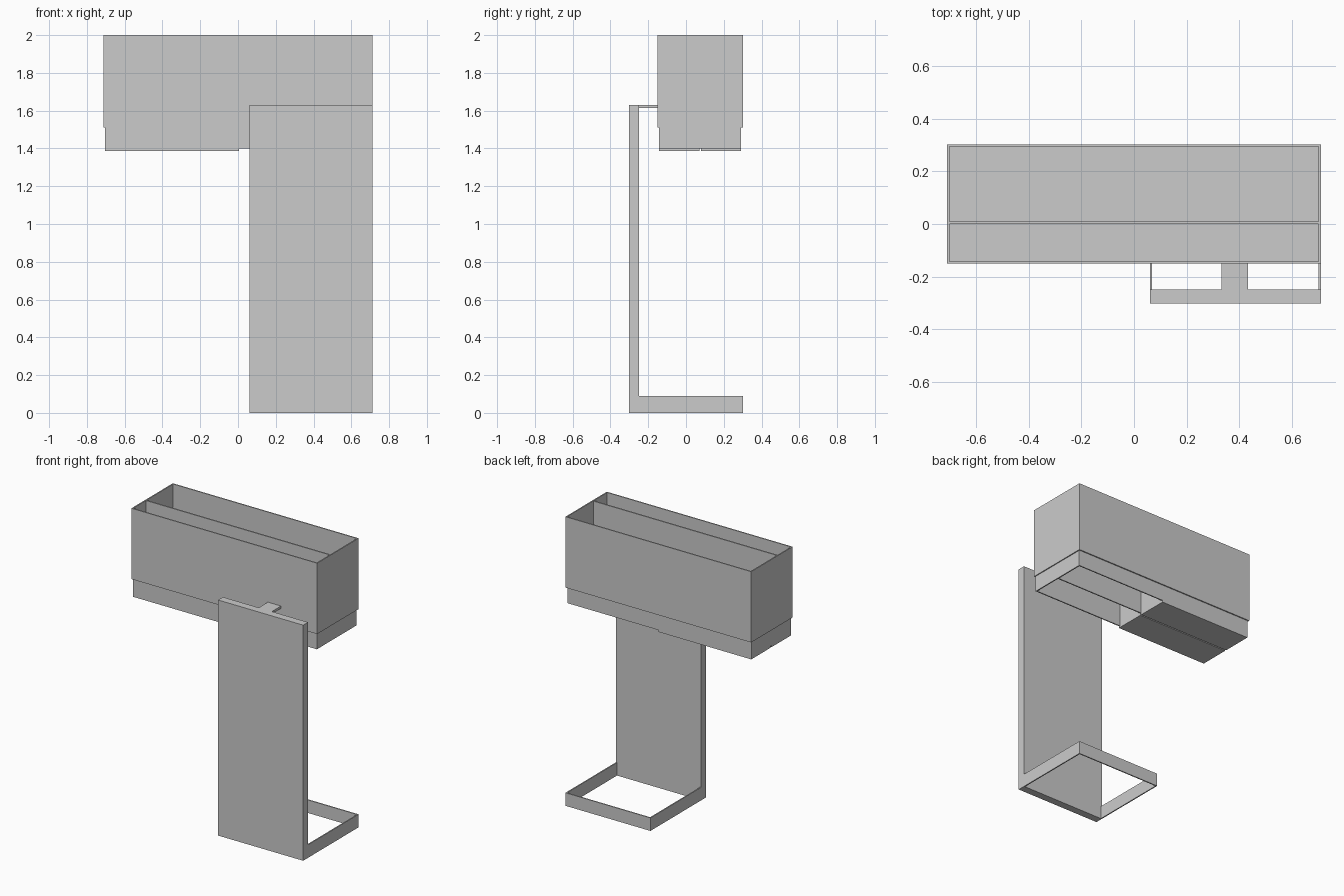
import bpy, bmesh

if "Cube" in bpy.data.objects:
    bpy.data.objects.remove(bpy.data.objects["Cube"])


def prism(name, outline, z0, z1):
    """Extrude a plan outline (counter-clockwise x, y points) from z0 to z1."""
    bm = bmesh.new()
    face = bm.faces.new([bm.verts.new((x, y, z0)) for x, y in outline])
    top = bmesh.ops.extrude_face_region(bm, geom=[face])["geom"]
    for v in top:
        if isinstance(v, bmesh.types.BMVert):
            v.co.z = z1
    bmesh.ops.recalc_face_normals(bm, faces=bm.faces)
    mesh = bpy.data.meshes.new(name)
    bm.to_mesh(mesh)
    bm.free()
    obj = bpy.data.objects.new(name, mesh)
    bpy.context.collection.objects.link(obj)
    return obj


def rect(x0, x1, y0, y1):
    return [(x0, y0), (x1, y0), (x1, y1), (x0, y1)]


def box(name, x0, x1, y0, y1, z0, z1):
    return prism(name, rect(x0, x1, y0, y1), z0, z1)


def ring(name, x0, x1, y0, y1, z0, z1, t):
    """Rectangular tube with wall thickness t."""
    bm = bmesh.new()
    loops = []
    for inset, z in ((0, z0), (0, z1), (t, z1), (t, z0)):
        pts = rect(x0 + inset, x1 - inset, y0 + inset, y1 - inset)
        loops.append([bm.verts.new((x, y, z)) for x, y in pts])
    for a, b in zip(loops, loops[1:] + loops[:1]):
        for i in range(4):
            j = (i + 1) % 4
            bm.faces.new((a[i], a[j], b[j], b[i]))
    bmesh.ops.recalc_face_normals(bm, faces=bm.faces)
    mesh = bpy.data.meshes.new(name)
    bm.to_mesh(mesh)
    bm.free()
    obj = bpy.data.objects.new(name, mesh)
    bpy.context.collection.objects.link(obj)
    return obj


T = 0.008        # sheet thickness
FLOOR = 1.70     # inner floor between upper and lower compartments

# Upper open-topped bin with its divider and floor
ring("bin_shell", -0.711, 0.711, -0.150, 0.303, 1.51, 2.0, T)
box("bin_divider", -0.703, 0.703, 0.0, 0.009, FLOOR, 1.998)
box("bin_floor", -0.704, 0.704, -0.143, 0.296, FLOOR - T, FLOOR)

# Lower sleeve: E-shaped walls, open underneath on the right half
x0, x1, y0, y1, m0, m1 = 0.006, 0.704, -0.143, 0.292, 0.071, 0.079
prism("lower_sleeve", [
    (x0, y0), (x1, y0), (x1, y1), (x0, y1),
    (x0, y1 - T), (x1 - T, y1 - T), (x1 - T, m1), (x0, m1),
    (x0, m0), (x1 - T, m0), (x1 - T, y0 + T), (x0, y0 + T)], 1.40, FLOOR - T)

# Two closed blocks side by side filling the left half
box("front_block", -0.704, x0, y0, m0, 1.387, FLOOR - T)
box("back_block", -0.704, x0, m1, y1, 1.387, FLOOR - T)
box("block_spacer", -0.704, x0, m0, m1, 1.40, FLOOR - T)

# Upright panel and the tab that carries the bin
box("upright_panel", 0.06, 0.711, -0.303, -0.25, 0.0, 1.63)
box("support_tab", 0.334, 0.434, -0.25, -0.15, 1.613, 1.63)

# U-shaped floor frame
a, b, c, d = 0.06, 0.711, -0.25, 0.303
prism("base_frame", [
    (a, c), (a + T, c), (a + T, d - T), (b - T, d - T),
    (b - T, c), (b, c), (b, d), (a, d)], 0.0, 0.09)
